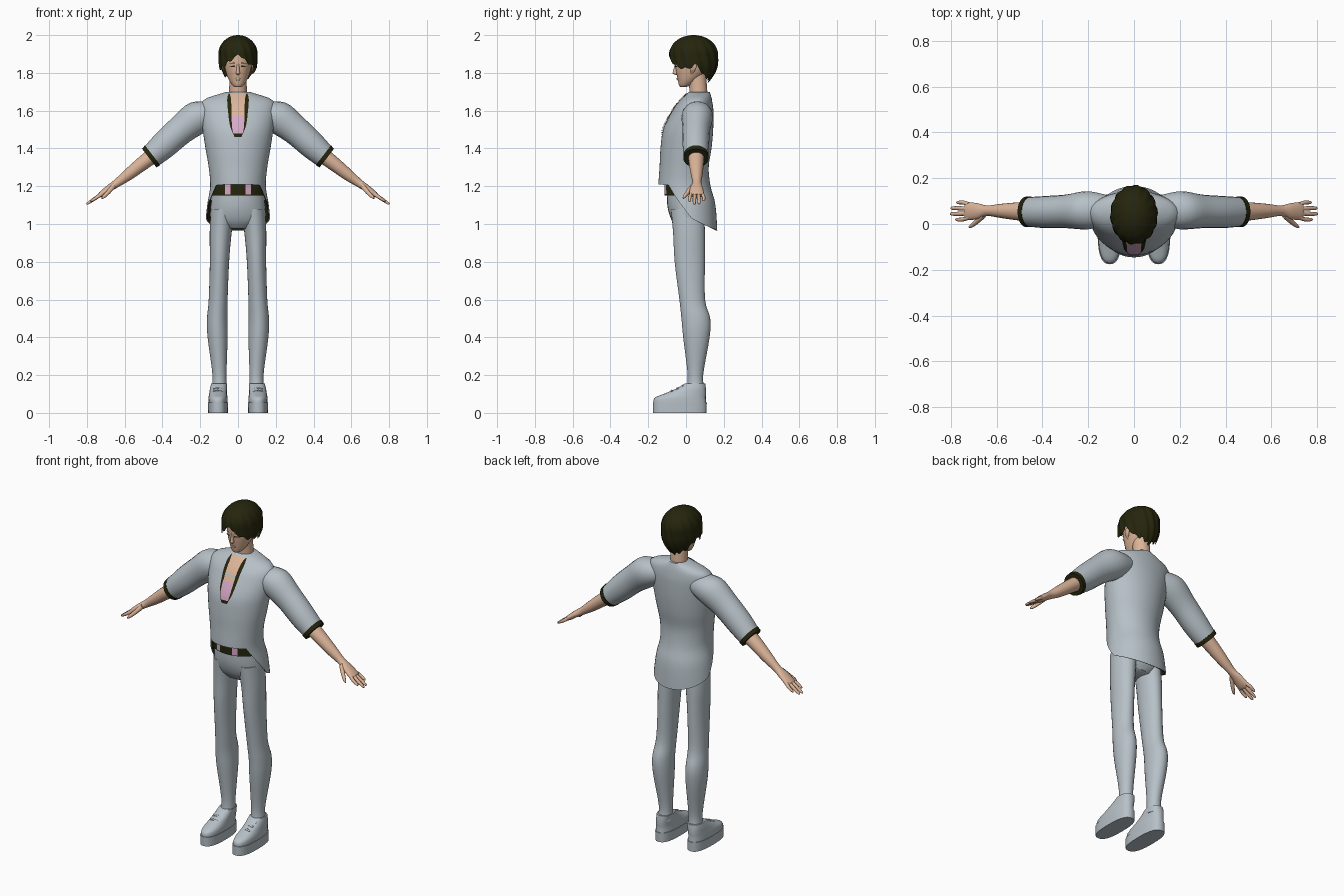
import bpy, bmesh
from math import sin, cos, pi, sqrt, copysign, radians

if "Cube" in bpy.data.objects:
    bpy.data.objects.remove(bpy.data.objects["Cube"])


def material(name, r, g, b):
    m = bpy.data.materials.new(name)
    m.use_nodes = True
    m.diffuse_color = (r, g, b, 1)
    m.node_tree.nodes["Principled BSDF"].inputs["Base Color"].default_value = (r, g, b, 1)
    return m


CLOTH = material("pale_grey_cloth", .47, .53, .57)
DARK = material("dark_olive", .018, .018, .004)
SKIN = material("skin", .72, .46, .32)
PINK = material("pink_cloth", .68, .40, .58)
BLUE = material("pale_blue_cord", .38, .55, .62)


def spline(keys, steps=4):
    """Resample a list of tuples with a Catmull-Rom curve."""
    out = []
    last = len(keys) - 1
    for i in range(last):
        quad = zip(keys[max(i - 1, 0)], keys[i], keys[i + 1], keys[min(i + 2, last)])
        quad = list(quad)
        for k in range(steps):
            t = k / steps
            out.append(tuple(b + t * (c - a + t * (2 * a - 5 * b + 4 * c - d + t * (3 * (b - c) + d - a))) / 2
                             for a, b, c, d in quad))
    return out + [tuple(keys[last])]


def lookup(table, value):
    """Linear interpolation in a table ordered by its first column."""
    for lo, hi in zip(table, table[1:]):
        if (lo[0] - value) * (hi[0] - value) <= 0 and lo[0] != hi[0]:
            t = (value - lo[0]) / (hi[0] - lo[0])
            return [a + t * (b - a) for a, b in zip(lo, hi)][1:]
    return table[-1][1:]


def loft(name, rows, mat, closed=True, caps=(True, True)):
    """Skin a stack of point rows."""
    bm = bmesh.new()
    grid = [[bm.verts.new(p) for p in row] for row in rows]
    n = len(rows[0])
    for a, b in zip(grid, grid[1:]):
        for i in range(n if closed else n - 1):
            j = (i + 1) % n
            bm.faces.new((a[i], a[j], b[j], b[i]))
    for use, row in zip(caps, (grid[0], grid[-1])):
        if use and closed:
            bm.faces.new(row)
    bmesh.ops.recalc_face_normals(bm, faces=bm.faces)
    me = bpy.data.meshes.new(name)
    bm.to_mesh(me)
    bm.free()
    me.materials.append(mat)
    ob = bpy.data.objects.new(name, me)
    bpy.context.collection.objects.link(ob)
    bpy.ops.object.select_all(action="DESELECT")
    ob.select_set(True)
    bpy.context.view_layer.objects.active = ob
    bpy.ops.object.shade_smooth_by_angle(angle=radians(50))
    return ob


def angles(n):
    return [2 * pi * i / n for i in range(n)]


def ring(z, cx, cy, rx, ry, n=28, power=2):
    def bend(v):
        return copysign(abs(v) ** (2 / power), v)
    return [(cx + rx * bend(cos(a)), cy + ry * bend(sin(a)), z) for a in angles(n)]


def stack(name, keys, mat, side=1, power=2, steps=4):
    """Loft of level rings; keys are z, cx, cy, rx, ry."""
    return loft(name, [ring(z, side * cx, cy, rx, ry, power=power)
                       for z, cx, cy, rx, ry in spline(keys, steps)], mat)


def limb(name, keys, mat, side, n=20, steps=4):
    """Loft square to the arm axis; keys are x, y, z, depth, thickness."""
    return loft(name, [[(side * (x + t * .61 * sin(a)), y + d * cos(a), z + t * .79 * sin(a))
                        for a in angles(n)] for x, y, z, d, t in spline(keys, steps)], mat)


# Shirt body: z, cy, rx, ry
BODY = spline([(1.70, .07, .06, .055), (1.685, .065, .11, .065), (1.665, .058, .17, .078),
               (1.64, .048, .195, .092), (1.6, .037, .2, .108), (1.5, .012, .187, .132),
               (1.4, 0, .172, .135), (1.3, -.01, .155, .13), (1.2, -.008, .147, .138),
               (1.1, .008, .163, .148), (.94, .015, .18, .152)])
# Hem height by how far a point faces the front: short front, long tail
HEM = [(1, 1.21), (.6, 1.205), (.35, 1.13), (-.1, 1.03), (-1, .965)]


def shirt_rows(top, inset):
    rows = []
    for k in range(41):
        row = []
        for a in angles(48):
            z = top + (lookup(HEM, -sin(a))[0] - top) * k / 40
            cy, rx, ry = lookup(BODY, z)
            row.append((cos(a) * (rx - inset), cy + sin(a) * (ry - inset), z))
        rows.append(row)
    return rows


loft("shirt_body", shirt_rows(1.70, 0), CLOTH, caps=(True, False))
loft("shirt_lining", shirt_rows(1.35, .005), DARK, caps=(False, False))


def panel(name, edges, mat, lift):
    """Thin plate laid on the shirt front; edges are z, half width."""
    rows = []
    for z, w in spline(edges, 6):
        cy, rx, ry = lookup(BODY, z)
        xs = [w * (i / 6 - 1) for i in range(13)]
        rows.append([(x, cy - ry * sqrt(max(0, 1 - (x / rx) ** 2)) - lift, z) for x in xs])
    return loft(name, rows, mat, closed=False)


# Open neckline
panel("neckline_edge", [(1.69, .05), (1.66, .057), (1.6, .053), (1.52, .042), (1.46, .018)], DARK, .003)
panel("neckline_skin", [(1.692, .046), (1.66, .037), (1.55, .033)], SKIN, .006)
panel("undershirt", [(1.575, .034), (1.52, .032), (1.48, .026)], PINK, .008)
panel("necklace", [(1.61, .034), (1.603, .034)], BLUE, .009)

# Hips, belt and belt patches
stack("trouser_hips", [(1.22, 0, 0, .135, .1), (1.1, 0, .003, .144, .102), (1.02, 0, .014, .142, .09),
                       (.975, 0, .02, .08, .06)], CLOTH)
stack("belt", [(1.215, 0, 0, .142, .112), (1.15, 0, 0, .149, .113)], DARK)
for side in (1, -1):
    rows = [[(side * x, -.118 * sqrt(1 - (x / .15) ** 2), z) for x in (.04, .055, .07)] for z in (1.155, 1.208)]
    loft("belt_patch", rows, PINK, closed=False)

for side in (1, -1):
    # Legs
    stack("trouser_leg", [(1.08, .08, .008, .064, .088), (.95, .092, .016, .058, .084), (.8, .098, .02, .051, .08),
                          (.6, .105, .033, .05, .068), (.5, .11, .052, .054, .076), (.4, .108, .055, .053, .07),
                          (.2, .098, .05, .037, .041), (.12, .1, .05, .042, .05)], CLOTH, side)
    # Shoes
    stack("shoe_sole", [(0, .106, -.033, .052, .142), (.055, .106, -.033, .053, .143)], CLOTH, side, 2.6, 1)
    stack("shoe_upper", [(.05, .106, -.033, .051, .14), (.08, .106, -.03, .05, .135), (.105, .105, 0, .047, .106),
                         (.13, .103, .028, .045, .077), (.155, .1, .047, .042, .055)], CLOTH, side, 2.4)
    for k in range(3):
        y, z = -.075 + k * .03, .112 + k * .013
        limb("shoe_lace", [(.08, y, z, .006, .006), (.105, y, z + .006, .006, .006),
                           (.13, y, z, .006, .006)], CLOTH, side, 8)
    # Sleeves with dark cuffs
    limb("sleeve", [(.1, .06, 1.6, .06, .06), (.2, .06, 1.572, .083, .088), (.3, .055, 1.5, .073, .078),
                    (.39, .052, 1.42, .07, .073), (.462, .053, 1.355, .064, .062)], CLOTH, side)
    limb("cuff", [(.452, .053, 1.364, .067, .066), (.47, .053, 1.349, .067, .063)], DARK, side, 24, 1)
    # Forearm and palm
    limb("forearm", [(.42, .055, 1.385, .045, .043), (.5, .055, 1.325, .04, .038), (.58, .057, 1.262, .031, .031),
                     (.64, .058, 1.217, .023, .022), (.68, .056, 1.19, .034, .019),
                     (.72, .056, 1.16, .039, .016), (.735, .056, 1.15, .035, .012)], SKIN, side)
    # Fingers and thumb
    for i, reach in enumerate((.775, .8, .803, .78)):
        y = .085 - i * .019
        tip = y + (y - .056) * .3
        drop = 1.155 - (reach - .725) * .65
        limb("finger", [(.72, y, 1.16, .01, .011), (reach - .03, tip, drop + .02, .009, .009),
                        (reach - .006, tip, drop + .004, .007, .006), (reach, tip, drop, .002, .002)], SKIN, side, 10)
    limb("thumb", [(.655, .04, 1.205, .016, .014), (.685, .012, 1.17, .013, .012),
                   (.71, -.008, 1.145, .009, .009), (.722, -.014, 1.134, .002, .002)], SKIN, side, 10)
    # Ears
    limb("ear", [(.066, .03, 1.795, .006, .006), (.077, .034, 1.81, .012, .009),
                 (.08, .038, 1.835, .019, .01), (.072, .038, 1.855, .008, .008)], SKIN, side, 12)
    # Painted eyes and brows
    for part, z, h in (("eye", 1.83, .008), ("brow", 1.85, .004)):
        rows = [[(side * x, .035 - .093 * sqrt(1 - (x / .074) ** 2) - .003, z + h * k * (1 if x < .04 else .5))
                 for x in (.016, .028, .04, .046)] for k in (0, 1)]
        loft(part, rows, DARK, closed=False)

# Neck and head
stack("neck", [(1.6, 0, .065, .05, .05), (1.7, 0, .066, .047, .047), (1.8, 0, .055, .045, .05)], SKIN)
stack("head", [(1.724, 0, -.016, .012, .012), (1.735, 0, -.005, .03, .032), (1.77, 0, .015, .052, .06),
               (1.82, 0, .034, .069, .089), (1.87, 0, .038, .076, .096), (1.92, 0, .04, .075, .095),
               (1.96, 0, .04, .05, .06)], SKIN)
stack("nose", [(1.85, 0, -.05, .006, .008), (1.81, 0, -.054, .009, .014), (1.797, 0, -.056, .011, .014),
               (1.79, 0, -.048, .006, .006)], SKIN)
stack("lips", [(1.772, 0, -.036, .012, .013), (1.766, 0, -.037, .015, .012), (1.76, 0, -.034, .01, .011)], SKIN)

# Hair cap: lower edge by angle away from the parting
EDGE = [(0, 1.898), (.3, 1.872), (.8, 1.835), (1.3, 1.82), (1.65, 1.845), (2.1, 1.785), (3.2, 1.745)]
rows = []
for k in range(31):
    row = []
    for i, a in enumerate(angles(96)):
        away = abs((a + pi / 2 + pi) % (2 * pi) - pi)
        v = k / 15
        low = lookup(EDGE, away)[0] + .008 * sin(a * 14) * min(1, away * 2)
        z = 1.9 + .1 * cos(v * pi / 2) if v < 1 else 1.9 + (low - 1.9) * (v - 1)
        r = sin(max(v, .02) * pi / 2) if v < 1 else 1
        r -= .42 * (max(0, 1.865 - z) / .12) ** 2 * min(1, away / 2)
        r *= 1 + .025 * sin(a * 14 + z * 30) * min(1, v)
        row.append((.102 * r * cos(a), .04 + .128 * r * sin(a), z))
    rows.append(row)
loft("hair", rows, DARK, caps=(True, False))
